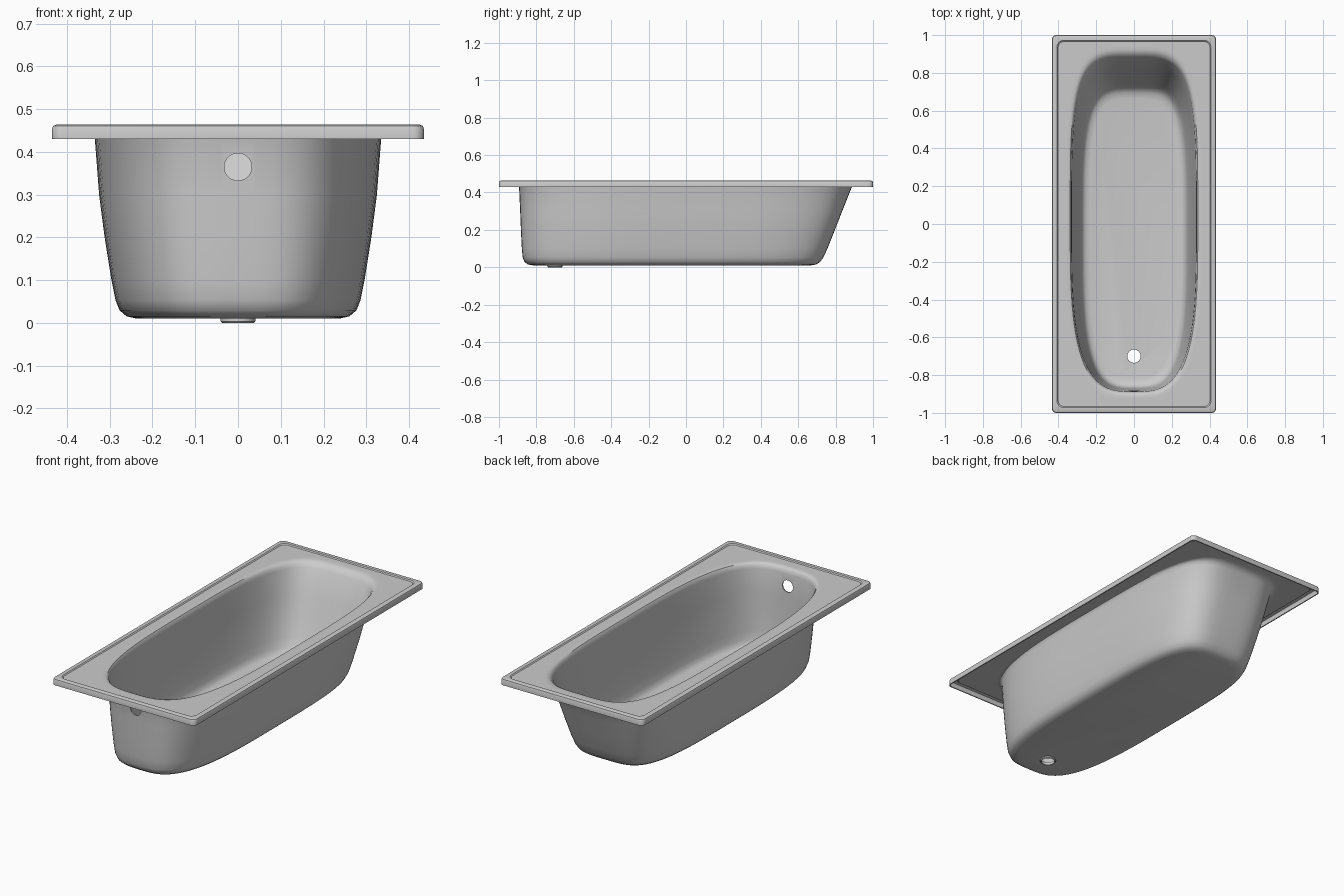
import bpy, bmesh
from math import sin, cos, pi, radians

cube = bpy.data.objects.get("Cube")
if cube:
    bpy.data.objects.remove(cube, do_unlink=True)

# Single enamel colour
enamel = bpy.data.materials.new("grey_enamel")
enamel.use_nodes = True
enamel.diffuse_color = (0.6, 0.6, 0.6, 1)
enamel.node_tree.nodes["Principled BSDF"].inputs["Base Color"].default_value = (0.6, 0.6, 0.6, 1)

QUARTER = 22  # points in each quarter of a ring


def angles():
    for q in range(4):
        for k in range(QUARTER):
            yield q, k, (q + (k + 0.5) / QUARTER) * pi / 2


def power(v, e):
    return (1 if v > 0 else -1) * abs(v) ** e


def oval(z, a, y0, y1):
    """Squarish oval, rounder at the drain end."""
    mid, half = (y0 + y1) / 2, (y1 - y0) / 2
    pts = []
    for q, k, t in angles():
        e = 2 / (4 if q < 2 else 3.2)
        pts.append((a * power(cos(t), e), mid + half * power(sin(t), e), z))
    return pts


def rounded_rect(z, inset, r):
    """Rounded rectangle inset from the outer edge of the rim."""
    pts = []
    for q, k, t in angles():
        sx, sy = (1 if q in (0, 3) else -1), (1 if q < 2 else -1)
        arc = (q + k / (QUARTER - 1)) * pi / 2
        pts.append((sx * (0.435 - inset - r) + r * cos(arc),
                    sy * (1 - inset - r) + r * sin(arc), z))
    return pts


def add_object(name, bm):
    bmesh.ops.recalc_face_normals(bm, faces=bm.faces)
    mesh = bpy.data.meshes.new(name)
    bm.to_mesh(mesh)
    bm.free()
    mesh.materials.append(enamel)
    obj = bpy.data.objects.new(name, mesh)
    bpy.context.collection.objects.link(obj)
    return obj


def smooth(obj, angle):
    bpy.ops.object.select_all(action='DESELECT')
    obj.select_set(True)
    bpy.context.view_layer.objects.active = obj
    bpy.ops.object.shade_smooth_by_angle(angle=radians(angle))


# Rim skirt, raised lip and recessed deck
rings = [rounded_rect(*p) for p in (
    (0.43, 0, 0.025), (0.454, 0, 0.025), (0.461, 0.003, 0.024), (0.464, 0.01, 0.022),
    (0.464, 0.028, 0.035), (0.459, 0.033, 0.035))]

# Deck edge, sloping basin walls and floor fillet
rings += [oval(*p) for p in (
    (0.459, 0.36, -0.925, 0.945), (0.459, 0.347, -0.91, 0.925),
    (0.456, 0.338, -0.9, 0.911), (0.447, 0.332, -0.892, 0.895),
    (0.43, 0.329, -0.887, 0.881), (0.3, 0.319, -0.881, 0.829),
    (0.2, 0.306, -0.877, 0.79), (0.1, 0.29, -0.872, 0.75),
    (0.055, 0.281, -0.868, 0.729), (0.033, 0.272, -0.859, 0.713),
    (0.021, 0.258, -0.843, 0.694), (0.016, 0.235, -0.815, 0.665))]

bm = bmesh.new()
loops = [[bm.verts.new(p) for p in ring] for ring in rings]
for lo, hi in zip(loops, loops[1:]):
    n = len(lo)
    for i in range(n):
        j = (i + 1) % n
        bm.faces.new((lo[i], lo[j], hi[j], hi[i]))
bm.faces.new(loops[-1])
tub = add_object("bathtub_shell", bm)
# Upper side must face up so the sheet thickens downwards
if tub.data.polygons[-1].normal.z < 0:
    tub.data.flip_normals()

sheet = tub.modifiers.new("sheet_thickness", 'SOLIDIFY')
sheet.thickness = 0.006
sheet.offset = -1
sheet.use_even_offset = True


# Drain and overflow holes
def cut_hole(name, radius, location, tilt):
    bm = bmesh.new()
    bmesh.ops.create_cone(bm, cap_ends=True, segments=32, radius1=radius,
                          radius2=radius, depth=0.1)
    cutter = add_object(name, bm)
    cutter.location = location
    cutter.rotation_euler.x = tilt
    cutter.hide_render = True
    mod = tub.modifiers.new(name, 'BOOLEAN')
    mod.operation = 'DIFFERENCE'
    mod.solver = 'EXACT'
    mod.object = cutter
    return cutter


cutters = [cut_hole("drain_cutter", 0.035, (0, -0.7, 0.01), 0),
           cut_hole("overflow_cutter", 0.032, (0, -0.89, 0.365), pi / 2)]

# Bake the modifiers and discard the cutters
bpy.context.view_layer.update()
graph = bpy.context.evaluated_depsgraph_get()
baked = bpy.data.meshes.new_from_object(tub.evaluated_get(graph))
tub.modifiers.clear()
tub.data = baked
for cutter in cutters:
    bpy.data.objects.remove(cutter, do_unlink=True)
smooth(tub, 35)

# Drain flange under the floor
bm = bmesh.new()
profile = [(0.035, 0.012), (0.041, 0.012), (0.041, 0.004), (0.037, 0), (0.035, 0)]
count = 32
hoops = [[bm.verts.new((r * cos(2 * pi * i / count), -0.7 + r * sin(2 * pi * i / count), z))
          for i in range(count)] for r, z in profile]
for a, b in zip(hoops, hoops[1:] + hoops[:1]):
    for i in range(count):
        j = (i + 1) % count
        bm.faces.new((a[i], a[j], b[j], b[i]))
smooth(add_object("drain_flange", bm), 35)
